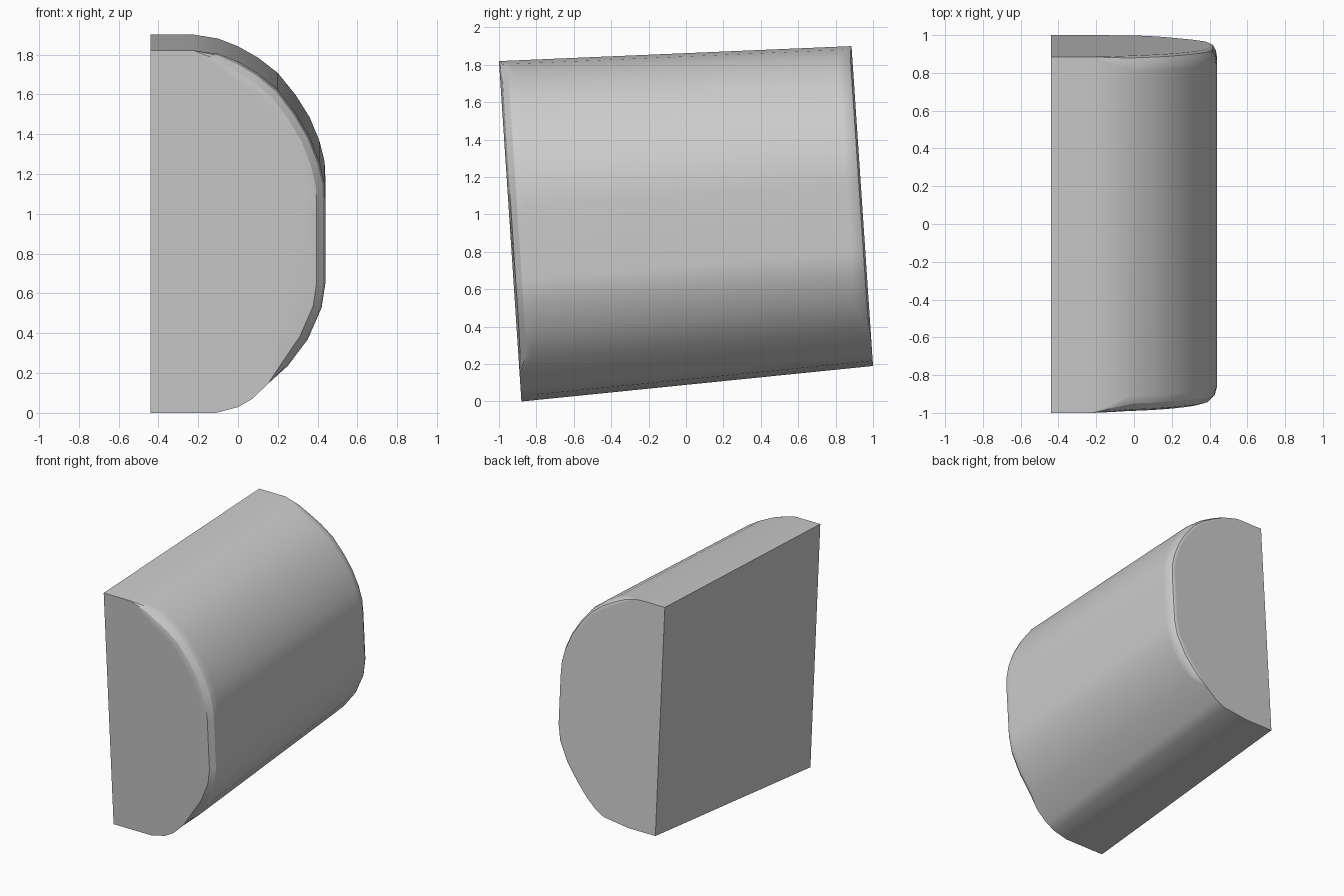
import bpy, bmesh, math
from mathutils import Vector

if "Cube" in bpy.data.objects:
    bpy.data.objects.remove(bpy.data.objects["Cube"])

# D-shaped cross-section: x, height fraction, edge-rounding weight
PROFILE = [(-.44, 1, 0), (-.22, 1, 0), (-.1, .99, .6), (0, .968, 1), (.1, .935, 1),
           (.2, .89, 1), (.29, .825, 1), (.36, .76, 1), (.41, .69, 1), (.435, .63, 1),
           (.44, .57, 1), (.44, .357, 1), (.42, .286, 1), (.35, .198, 1), (.25, .126, .8),
           (.15, .08, 0), (.07, .038, 0), (0, .016, 0), (-.11, 0, 0), (-.44, 0, 0)]
H, LENGTH = 1.77, 1.88
FRONT = (Vector((0, -.88, 0)), Vector((0, -1, 1.82)))     # bottom, top of front face
BACK = (Vector((0, 1, .19)), Vector((0, .885, 1.9)))      # bottom, top of back face
N = len(PROFILE)


def place(x, v, t):
    """Map a profile point into the leaning, tapered block."""
    p = FRONT[0].lerp(FRONT[1], v).lerp(BACK[0].lerp(BACK[1], v), t)
    return Vector((x, p.y, p.z))


def ring(bm, angle, inset, depth, back):
    """One cross-section of the rounded rim (angle 0 = end face, 90 = full size)."""
    a, verts = math.radians(angle), []
    for i, (x, v, w) in enumerate(PROFILE):
        p, q = PROFILE[i - 1], PROFILE[(i + 1) % N]
        n = Vector(((q[1] - p[1]) * H, p[0] - q[0])).normalized()
        s = inset * w * (1 - math.sin(a))
        d = depth * w * (1 - math.cos(a)) / LENGTH
        px, pv = x + n.x * s, v + n.y * s / H
        if not back and angle == 0 and w and pv < .66:      # straight cut on front face
            px = min(px, .15 + .2 * (pv * 1.82 - .15))
        if back and v == 0 and x > -.4:
            px -= .1
        verts.append(bm.verts.new(place(px, pv, 1 - d if back else d)))
    return verts


# Block lofted between the two rounded rims
bm = bmesh.new()
rings = [ring(bm, a, .09, .09, False) for a in (0, 30, 60, 90)]
rings += [ring(bm, a, .045, .08, True) for a in (90, 60, 30, 0)]
for r0, r1 in zip(rings, rings[1:]):
    for i in range(N):
        j = (i + 1) % N
        bm.faces.new((r0[i], r0[j], r1[j], r1[i]))
bm.faces.new(rings[0])
bm.faces.new(rings[-1])
bmesh.ops.remove_doubles(bm, verts=bm.verts[:], dist=.0005)
bmesh.ops.recalc_face_normals(bm, faces=bm.faces[:])
mesh = bpy.data.meshes.new("rounded_block")
bm.to_mesh(mesh)
bm.free()

block = bpy.data.objects.new("rounded_block", mesh)
bpy.context.collection.objects.link(block)
bpy.context.view_layer.objects.active = block
block.select_set(True)
bpy.ops.object.shade_smooth_by_angle(angle=math.radians(28))
block.modifiers.new("flat_ends", 'WEIGHTED_NORMAL').keep_sharp = True
